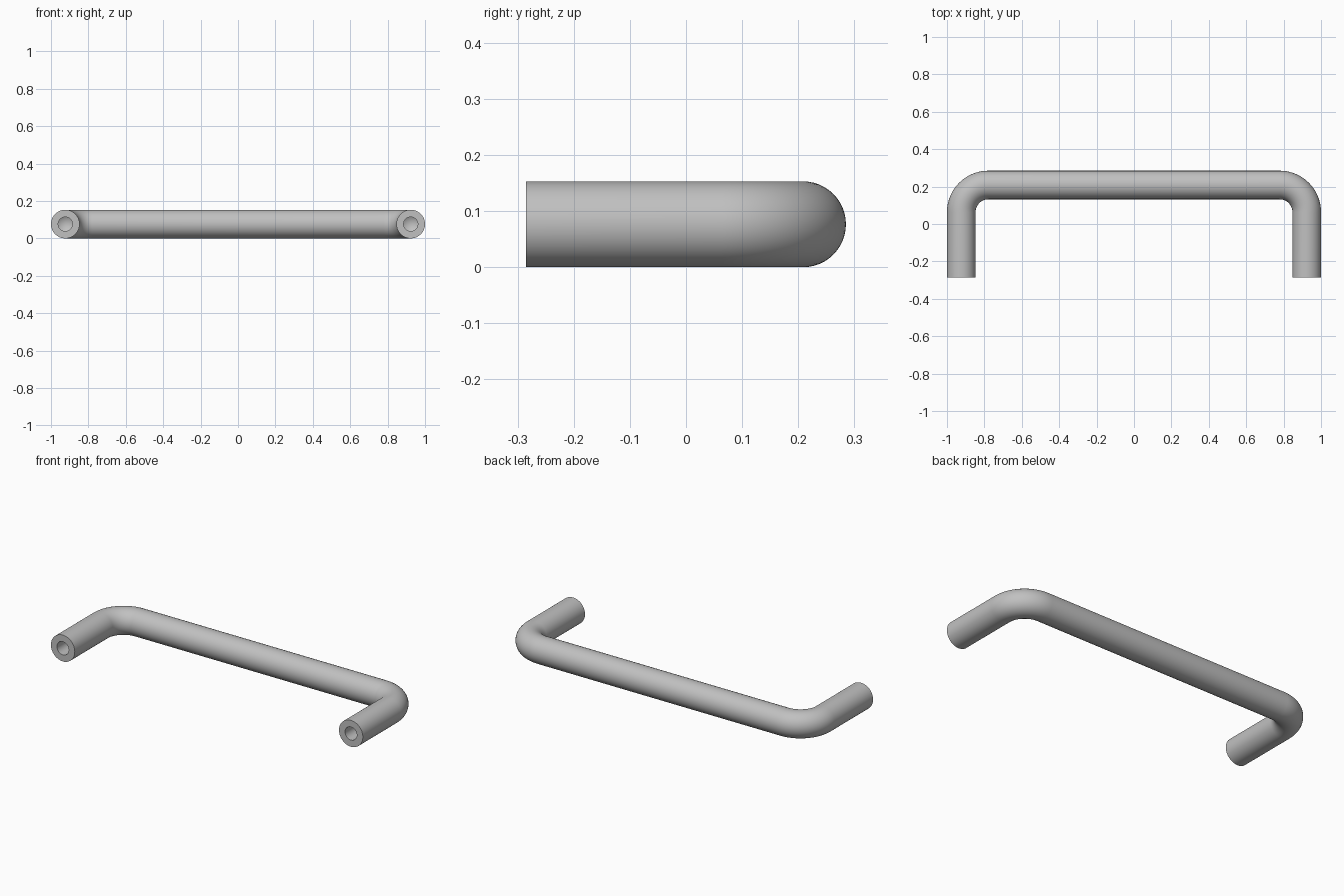
import bpy, bmesh
from math import sin, cos, pi, radians
from mathutils import Vector

if "Cube" in bpy.data.objects:
    bpy.data.objects.remove(bpy.data.objects["Cube"])

RADIUS = 0.0765        # bar thickness
HALF_DEPTH = 0.285
BEND = 0.145           # centreline bend radius
HOLE = 0.038
HOLE_DEPTH = 0.2
SIDES, BEND_STEPS = 48, 20

steel = bpy.data.materials.new("satin_grey_metal")
steel.use_nodes = True
colour = (0.53, 0.53, 0.53, 1)
steel.diffuse_color = colour
steel.node_tree.nodes["Principled BSDF"].inputs["Base Color"].default_value = colour

leg_x = 1 - RADIUS
bar_y = HALF_DEPTH - RADIUS
bm = bmesh.new()


def ring(x, y, radius, angle):
    """Circle of vertices; angle is the path heading in the xy plane."""
    side = Vector((-sin(angle), cos(angle), 0))
    up = Vector((0, 0, 1))
    centre = Vector((x, y, RADIUS))
    turns = [2 * pi * i / SIDES for i in range(SIDES)]
    return [bm.verts.new(centre + radius * (cos(t) * side + sin(t) * up)) for t in turns]


def bridge(a, b):
    for i in range(SIDES):
        j = (i + 1) % SIDES
        bm.faces.new((a[i], a[j], b[j], b[i]))


def drilled_end(x):
    """Rings from the drill tip out to the end face of a leg."""
    bottom = -HALF_DEPTH + HOLE_DEPTH
    tip = bm.verts.new((x, bottom + HOLE * 0.6, RADIUS))
    floor = ring(x, bottom, HOLE, pi / 2)
    mouth = ring(x, -HALF_DEPTH, HOLE, pi / 2)
    rim = ring(x, -HALF_DEPTH, RADIUS, pi / 2)
    for i in range(SIDES):
        bm.faces.new((tip, floor[i], floor[(i + 1) % SIDES]))
    bridge(floor, mouth)
    bridge(mouth, rim)
    return rim


# Right leg, two bends and the grip, swept as one bar
rings = [drilled_end(-leg_x)]
for sign in (-1, 1):
    for k in range(BEND_STEPS + 1):
        turn = pi / 2 * k / BEND_STEPS
        heading = pi / 2 - turn if sign < 0 else -turn
        cx, cy = sign * (leg_x - BEND), bar_y - BEND
        # Bend point lies a quarter turn to the left of the heading
        rings.append(ring(cx - BEND * sin(heading), cy + BEND * cos(heading), RADIUS, heading))

for a, b in zip(rings, rings[1:]):
    bridge(a, b)

# Left leg end: its rim runs the other way round, so match it mirrored
last, rim = rings[-1], drilled_end(leg_x)
half = SIDES // 2
bridge(last, [rim[(half - i) % SIDES] for i in range(SIDES)])

bmesh.ops.recalc_face_normals(bm, faces=bm.faces)
mesh = bpy.data.meshes.new("handle_bar")
bm.to_mesh(mesh)
bm.free()
mesh.materials.append(steel)
handle = bpy.data.objects.new("handle_bar", mesh)
bpy.context.collection.objects.link(handle)

bpy.ops.object.select_all(action="DESELECT")
handle.select_set(True)
bpy.context.view_layer.objects.active = handle
bpy.ops.object.shade_smooth_by_angle(angle=radians(30))
